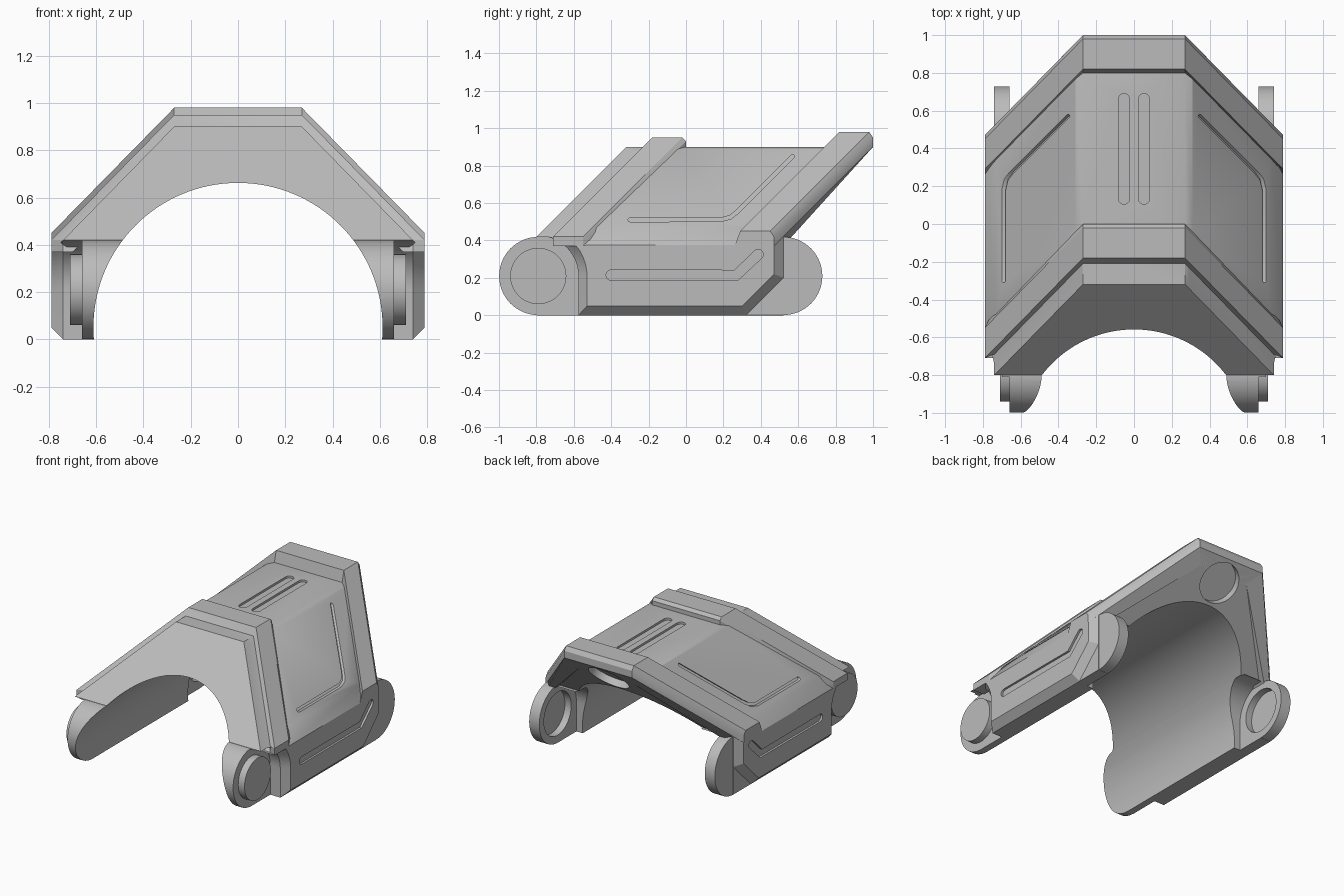
import bpy, bmesh, math
from mathutils import Vector

cube = bpy.data.objects.get("Cube")
if cube:
    bpy.data.objects.remove(cube, do_unlink=True)

grey = bpy.data.materials.new("plain_grey")
grey.use_nodes = True
grey.diffuse_color = (0.5, 0.5, 0.5, 1)
grey.node_tree.nodes["Principled BSDF"].inputs["Base Color"].default_value = (0.5, 0.5, 0.5, 1)

KNEE = 0.42          # height where the upright walls start to lean back
PIN_Z = 0.21
FRONT_Y, REAR_Y = -0.79, 0.52


def loft(name, loops, caps=None):
    """Skin a row of equal closed loops and cap both ends."""
    bm = bmesh.new()
    rows = [[bm.verts.new(p) for p in loop] for loop in loops]
    n = len(rows[0])
    for a, b in zip(rows, rows[1:]):
        for i in range(n):
            j = (i + 1) % n
            bm.faces.new((a[i], a[j], b[j], b[i]))
    for row in (rows[0], rows[-1]):
        for cap in caps or [range(n)]:
            bm.faces.new([row[i] for i in cap])
    bmesh.ops.recalc_face_normals(bm, faces=bm.faces)
    mesh = bpy.data.meshes.new(name)
    bm.to_mesh(mesh)
    bm.free()
    mesh.materials.append(grey)
    ob = bpy.data.objects.new(name, mesh)
    bpy.context.collection.objects.link(ob)
    return ob


def disc(name, centre, axis, radius, depth, sides=64):
    """Cylinder starting at centre and running along axis."""
    q = Vector(axis).to_track_quat('Z', 'Y')
    ring = [(radius * math.cos(t), radius * math.sin(t))
            for t in (2 * math.pi * i / sides for i in range(sides))]
    return loft(name, [[Vector(centre) + q @ Vector((x, y, h)) for x, y in ring]
                       for h in (0, depth)])


def combine(target, tool, operation='DIFFERENCE', keep=False):
    mod = target.modifiers.new("shape", 'BOOLEAN')
    mod.operation, mod.object, mod.solver = operation, tool, 'EXACT'
    bpy.context.view_layer.objects.active = target
    bpy.ops.object.modifier_apply(modifier=mod.name)
    if not keep:
        bpy.data.objects.remove(tool, do_unlink=True)


def arch_loop(half, offset):
    """Mirror a half section and lean it back above the knee."""
    ring = half + [(-x, z) for x, z in reversed(half)]
    return [(x, max(z, KNEE) + offset, z) for x, z in ring]


def stroke(path, width):
    """Outline of a thick line with round ends."""
    pts = [Vector(p) for p in path]
    dirs = [(b - a).normalized() for a, b in zip(pts, pts[1:])]
    left, right = [], []
    for i, p in enumerate(pts):
        d = (dirs[max(i - 1, 0)] + dirs[min(i, len(dirs) - 1)]).normalized()
        nrm = Vector((-d.y, d.x)) * width / 2
        left.append(p + nrm)
        right.append(p - nrm)

    def tip(p, d):
        a = math.atan2(d.y, d.x)
        return [p + Vector((math.cos(a + t), math.sin(a + t))) * width / 2
                for t in (math.pi * (0.5 - k / 8) for k in range(1, 8))]
    return left + tip(pts[-1], dirs[-1]) + right[::-1] + tip(pts[0], -dirs[0])


def clearance(y, way, radius):
    """Side profile of the room left for a hinge lug."""
    pts = []
    top = KNEE - 0.002
    start = math.asin((top - PIN_Z) / radius) if radius > top - PIN_Z else math.pi / 2
    for k in range(13):
        t = start * (1 - k / 12)
        pts.append((y + way * radius * math.cos(t), PIN_Z + radius * math.sin(t)))
    far = y - way * 0.45
    pts += [(y + way * radius, -0.1), (far, -0.1), (far, pts[0][1])]
    return pts


# Main shell: plain at both ends, raised side panels in between
plain = [(.74, 0), (.79, .05), (.79, .37), (.74, KNEE), (.29, .88), (.27, .9)]
panel = [(.74, 0), (.79, .05), (.79, .375), (.73, .47), (.31, .89), (.27, .9)]
body = loft("shell", [arch_loop(s, o) for s, o in (
    (plain, -1.22), (plain, -1.0), (panel, -.95), (panel, -.1), (plain, -.05), (plain, .1))],
    caps=[(0, 1, 2, 3, 8, 9, 10, 11), range(3, 9)])

# Hinge lugs
for s in (1, -1):
    combine(body, disc("front_lug", (s * .4, FRONT_Y, PIN_Z), (s, 0, 0), .209, .3), 'UNION')
    combine(body, disc("rear_lug", (s * .5, REAR_Y, PIN_Z), (s, 0, 0), .209, .24), 'UNION')

# Arched tunnel
combine(body, disc("tunnel_cutter", (0, -2, .05), (0, 1, 0), .612, 4, 128))

for s in (1, -1):
    # Room in front of the side wall and behind the inner wall
    combine(body, loft("front_clearance", [
        [(s * x, y, z) for y, z in clearance(FRONT_Y, 1, r)]
        for x, r in ((.66, .215), (.74, .215), (.8, .27))]))
    combine(body, loft("rear_clearance", [
        [(s * x, y, z) for y, z in clearance(REAR_Y, -1, .215)] for x in (.3, .66)]))
    # Bevelled, slanted rear end of the side wall
    combine(body, loft("end_bevel_cutter", [
        [(s * x, y, z) for y, z in ((c - .1, -.1), (c, 0), (e, e - c), (e, KNEE), (.8, KNEE), (.8, -.1))]
        for x, c, e in ((.741, .32, .521), (.791, .25, .47), (.85, .25, .47))]))
    # Socket inside the rear lug
    combine(body, disc("lug_socket", (s * .6, REAR_Y, PIN_Z), (s, 0, 0), .155, .11))
    # Engraved grooves on wall, slope and top
    wall = stroke([(-.4, .215), (.27, .215), (.385, .325)], .055)
    combine(body, loft("wall_groove", [[(s * x, y, z) for y, z in wall] for x in (.775, .85)]))
    slope = stroke([(.57, .85), (.27, .55), (.235, .523), (.18, .51), (-.3, .51)], .02)
    combine(body, loft("slope_groove", [
        [(s * (1.2 - z + d), y, z) for y, z in slope] for d in (-.02, .06)]))
    slot = stroke([(s * .053, .135), (s * .053, .66)], .06)
    combine(body, loft("top_groove", [[(x, y, z) for x, y in slot] for z in (.885, .95)]))
    # Hinge pin
    disc("hinge_pin", (s * .655, FRONT_Y, PIN_Z), (s, 0, 0), .15, .055)


# Raised bands across the shell
def rib(name, steps):
    loops = []
    for offset, rise in steps:
        x = .74 + min(.05, rise)
        half = [(.2, .82), (.7, .37), (x, .37), (x, 1.16 + rise - x), (.27, .9 + rise)]
        loops.append(arch_loop(half, offset))
    return loft(name, loops)


rib("front_rib", [(-1.11, 0), (-1.13, .05), (-.97, .05), (-.93, .03), (-.9, 0)])
rear = rib("rear_rib", [(-.1, 0), (-.16, .08), (0, .08), (.05, .05), (.1, 0)])

# Round pocket in the overhanging rear face
pocket = disc("pocket_cutter", (0, .845, .815), (0, 1, -1), .145, .2)
combine(rear, pocket, keep=True)
combine(body, pocket)

# Crisp edges, smooth curves
for ob in bpy.context.collection.objects:
    if ob.type == 'MESH' and ob.data.materials and ob.data.materials[0] == grey:
        bpy.ops.object.select_all(action='DESELECT')
        ob.select_set(True)
        bpy.context.view_layer.objects.active = ob
        bpy.ops.object.shade_smooth_by_angle(angle=math.radians(25))
